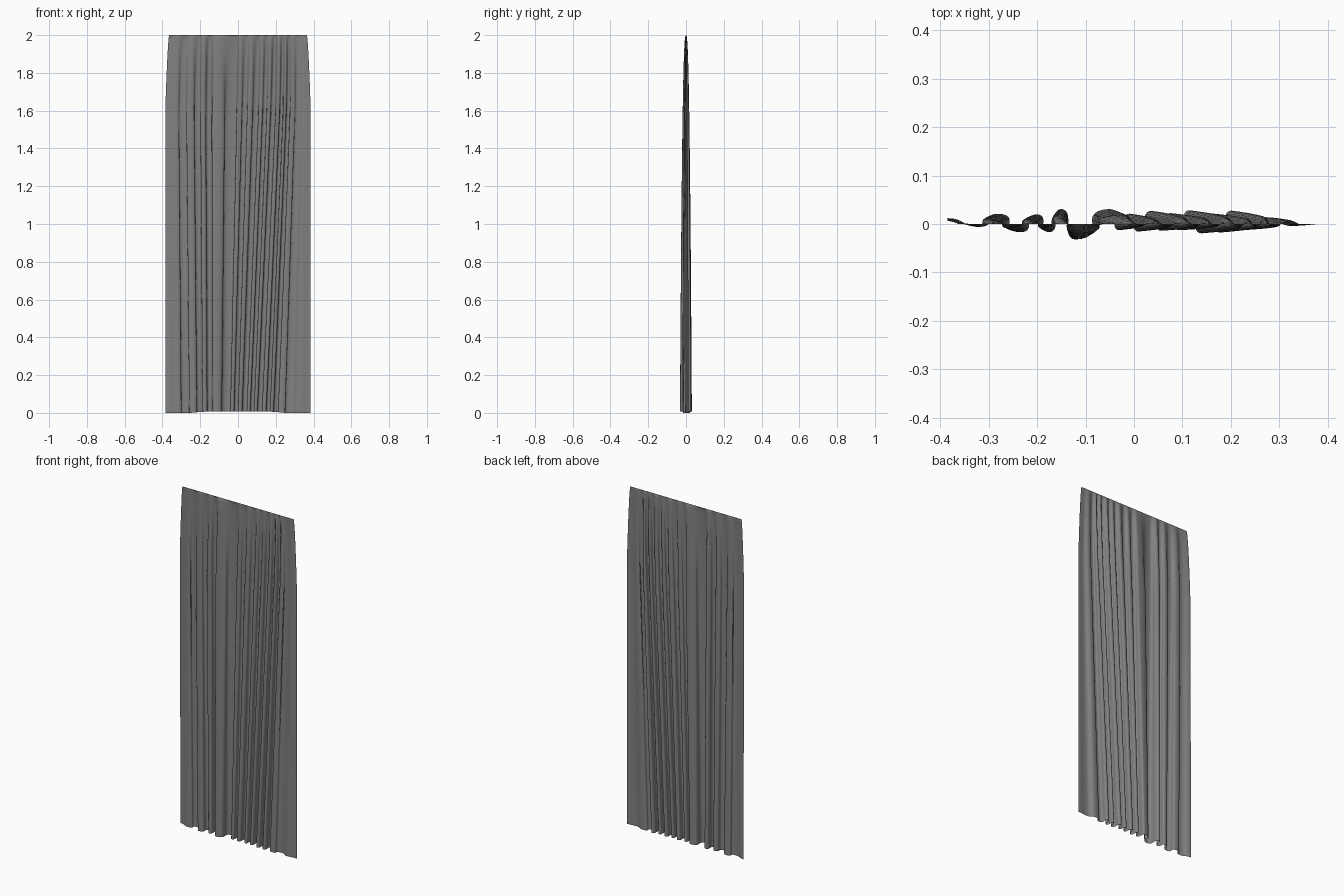
import bpy, math, random

cube = bpy.data.objects.get("Cube")
if cube:
    bpy.data.objects.remove(cube)

random.seed(4)
HEIGHT, ROWS, STEPS = 2.0, 40, 12

# Crests and valleys of the folds along the hem, as (x, y)
folds = [(-.385, .012), (-.32, -.006), (-.28, .021), (-.235, -.017), (-.2, .02),
         (-.175, -.017), (-.15, .031), (-.122, -.032), (-.05, .031)]
count = 13
for i in range(1, count + 1):
    side = 1 if i % 2 == 0 else -1
    x = -.05 + .27 * i / count + random.uniform(-.004, .004)
    folds.append((x, .004 + side * random.uniform(.016, .025)))
folds += [(.275, .014), (.325, -.004), (.385, 0)]


def lean(x):
    """Sideways shift of a fold between the hem and the top."""
    if x > -.12:
        return .09 * math.sin(math.pi * (x + .12) / .505)
    return -.02 * math.sin(math.pi * (x + .12) / -.265)


def cloth_point(i, t, drop):
    """Point between fold i and the next one; drop is 0 at the top, 1 at the hem."""
    (x0, y0), (x1, y1) = folds[i], folds[i + 1]
    x0 += lean(x0) * (1 - drop)
    x1 += lean(x1) * (1 - drop)
    curl = 1.2 * min(1, drop * 4) if abs(y1 - y0) > .022 else .3 * drop
    x = x0 + (x1 - x0) * (t + curl * math.sin(math.tau * t) / math.tau)
    y = y0 + (y1 - y0) * (1 - math.cos(math.pi * t)) / 2
    width = .945 + .055 * min(1, drop * 5) ** .6
    # The hem rises slightly where the cloth is gathered
    lift = .008 * drop ** 8 * max(0, 1 - (x / .25) ** 4)
    return (x * width, y * drop ** .37, HEIGHT * (1 - drop) + lift)


# Curtain sheet, with closer rows near the gathered top
stations = [(i, s / STEPS) for i in range(len(folds) - 1) for s in range(STEPS)]
stations.append((len(folds) - 2, 1))
verts = [cloth_point(i, t, (r / ROWS) ** 1.7)
         for r in range(ROWS + 1) for i, t in stations]
n = len(stations)
faces = [(r * n + c, (r + 1) * n + c, (r + 1) * n + c + 1, r * n + c + 1)
         for r in range(ROWS) for c in range(n - 1)]
mesh = bpy.data.meshes.new("curtain")
mesh.from_pydata(verts, [], faces)
mesh.shade_smooth()
curtain = bpy.data.objects.new("curtain", mesh)
bpy.context.collection.objects.link(curtain)

# Grey cloth
cloth = bpy.data.materials.new("grey_cloth")
cloth.use_nodes = True
colour = (.22, .22, .22, 1)
cloth.diffuse_color = colour
cloth.node_tree.nodes["Principled BSDF"].inputs["Base Color"].default_value = colour
mesh.materials.append(cloth)
